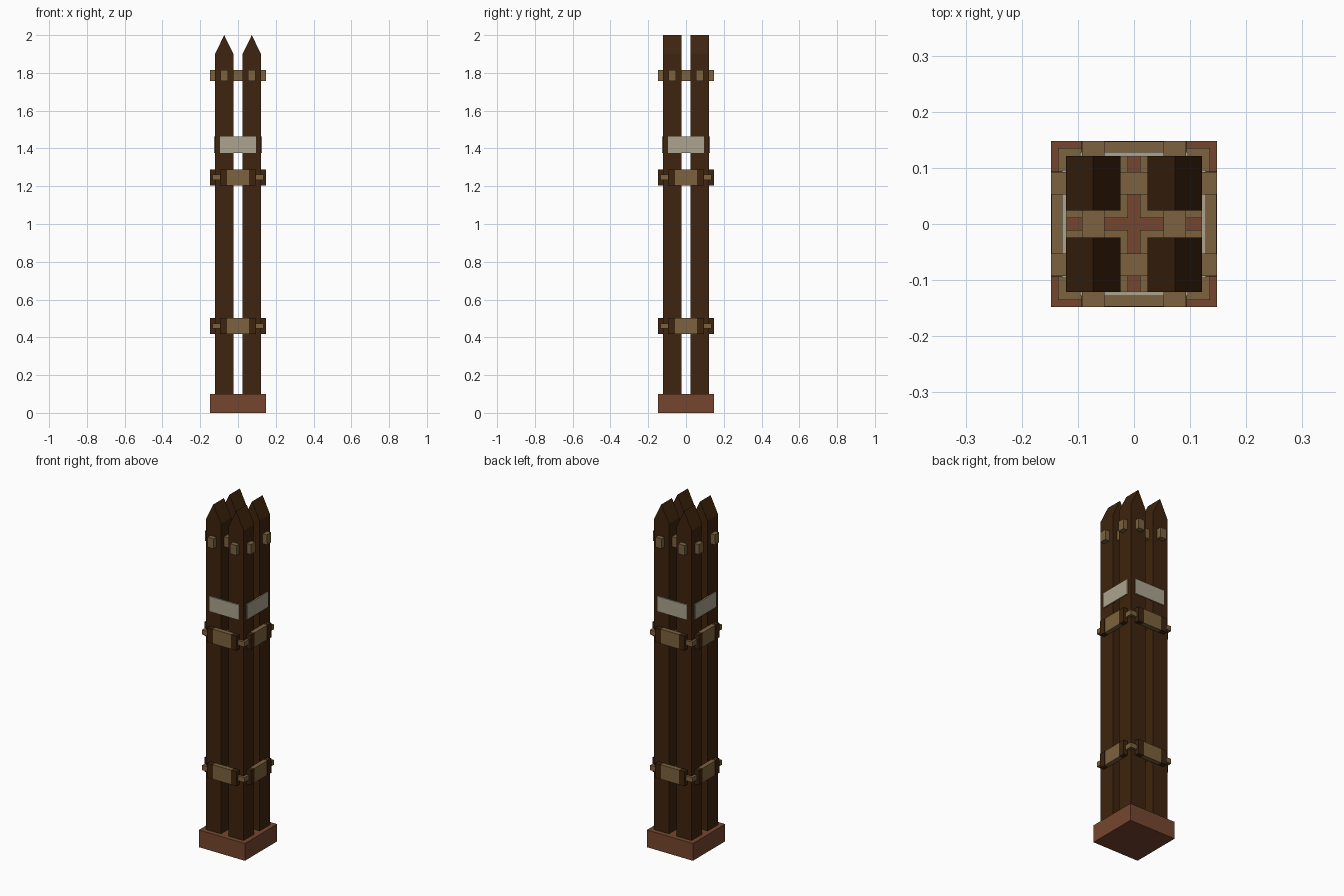
import bpy, bmesh

if "Cube" in bpy.data.objects:
    bpy.data.objects.remove(bpy.data.objects["Cube"])


def srgb(r, g, b):
    f = lambda c: c / 12.92 if c <= 0.04045 else ((c + 0.055) / 1.055) ** 2.4
    return (f(r / 255), f(g / 255), f(b / 255), 1)


def material(name, *rgb):
    m = bpy.data.materials.new(name)
    m.diffuse_color = srgb(*rgb)
    m.use_nodes = True
    m.node_tree.nodes["Principled BSDF"].inputs["Base Color"].default_value = m.diffuse_color
    return m


RED = material("red_brown", 118, 70, 47)
DARK = material("dark_wood", 62, 36, 14)
TAN = material("tan_wood", 124, 98, 62)
PALE = material("pale_plate", 172, 164, 142)


def finish(name, bm, mat):
    bmesh.ops.recalc_face_normals(bm, faces=bm.faces)
    me = bpy.data.meshes.new(name)
    bm.to_mesh(me)
    bm.free()
    me.materials.append(mat)
    ob = bpy.data.objects.new(name, me)
    bpy.context.collection.objects.link(ob)
    return ob


def box(name, x, y, z, mat):
    bm = bmesh.new()
    bmesh.ops.create_cube(bm, size=1)
    for v in bm.verts:
        for i, (lo, hi) in enumerate((x, y, z)):
            v.co[i] = lo if v.co[i] < 0 else hi
    return finish(name, bm, mat)


def sided(name, along, out, z, mat):
    """Box on each of the four sides: along = span on the side, out = depth."""
    for s in (-1, 1):
        o = sorted((s * out[0], s * out[1]))
        box(name, along, o, z, mat)
        box(name, o, along, z, mat)


# Base slab
box("base", (-0.148, 0.148), (-0.148, 0.148), (0, 0.1), RED)

C, R = 0.073, 0.0485   # post centre offset and half width
LEVELS = (0.46, 1.247)

for sx in (-1, 1):
    for sy in (-1, 1):
        cx, cy = sx * C, sy * C
        # Post with a gabled top, ridge running front to back
        bm = bmesh.new()
        prof = [(-R, 0.1), (R, 0.1), (R, 1.9), (0, 2.0), (-R, 1.9)]
        face = bm.faces.new([bm.verts.new((cx + px, cy - R, pz)) for px, pz in prof])
        ext = bmesh.ops.extrude_face_region(bm, geom=[face])
        new = [g for g in ext["geom"] if isinstance(g, bmesh.types.BMVert)]
        bmesh.ops.translate(bm, verts=new, vec=(0, 2 * R, 0))
        finish("post", bm, DARK)
        # Thin bands around each post
        b = 0.0625
        for z in LEVELS:
            box("post_band", (cx - b, cx + b), (cy - b, cy + b),
                (z - 0.014, z + 0.014), TAN)

# Clamp plates bridging neighbouring posts, with dark end blocks
for z in LEVELS:
    zz = (z - 0.042, z + 0.042)
    sided("clamp_plate", (-0.058, 0.058), (0.12, 0.147), zz, TAN)
    for s in (-1, 1):
        sided("clamp_end", sorted((s * 0.058, s * 0.094)), (0.12, 0.148), zz, DARK)

# Pale plates
sided("pale_plate", (-0.096, 0.096), (0.12, 0.128), (1.375, 1.463), PALE)

# Cross bars running through the posts near the top
for s in (-1, 1):
    w = (s * C - 0.02, s * C + 0.02)
    box("cross_bar", (-0.148, 0.148), w, (1.757, 1.815), TAN)
    box("cross_bar", w, (-0.148, 0.148), (1.757, 1.815), TAN)
